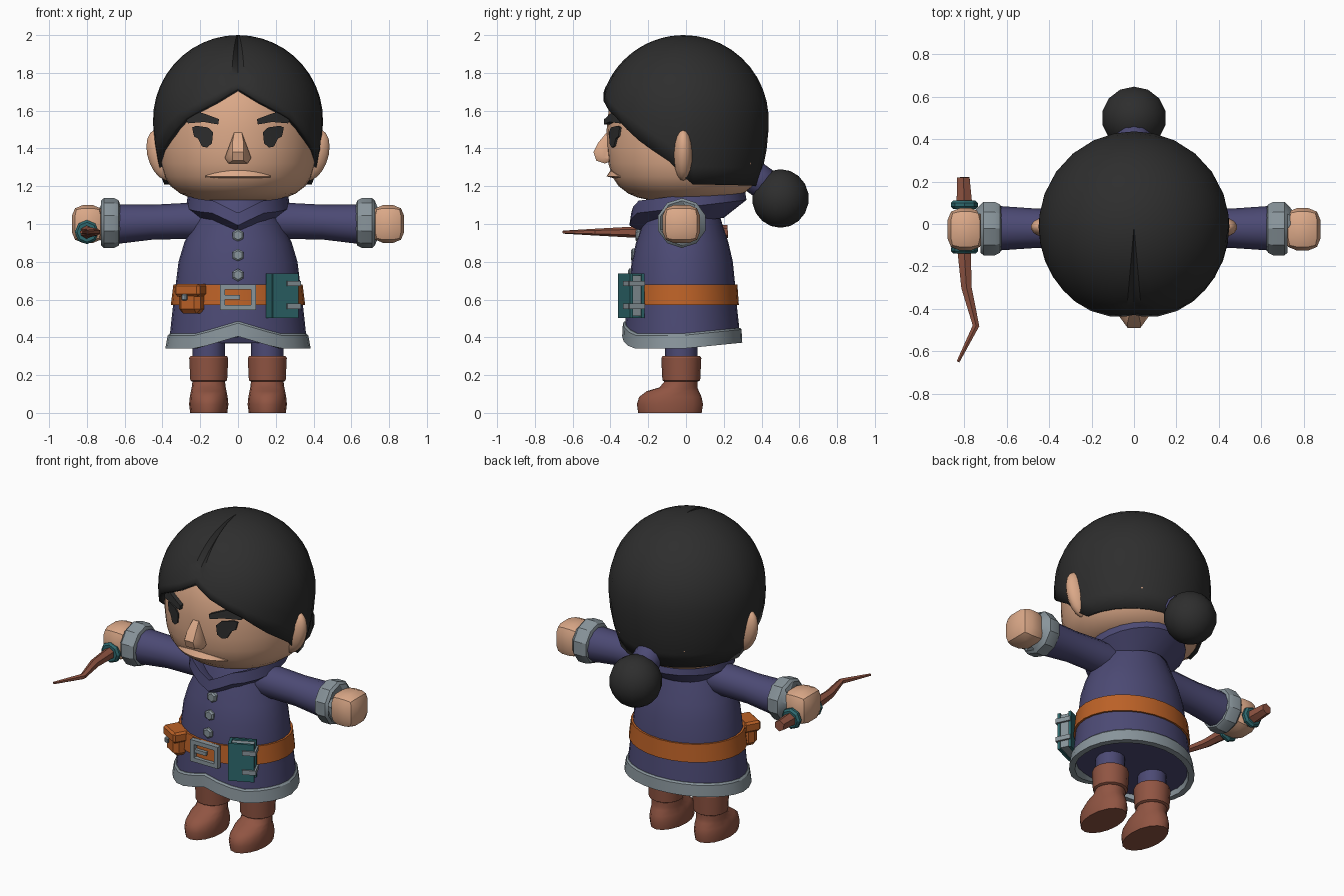
import bpy, bmesh
from math import sin, cos, pi, sqrt, acos, radians
from mathutils import Vector, Matrix

if "Cube" in bpy.data.objects:
    bpy.data.objects.remove(bpy.data.objects["Cube"], do_unlink=True)


def material(name, rgb):
    m = bpy.data.materials.new(name)
    m.use_nodes = True
    m.diffuse_color = (*rgb, 1)
    m.node_tree.nodes["Principled BSDF"].inputs["Base Color"].default_value = (*rgb, 1)
    return m


SKIN = material("skin", (0.72, 0.40, 0.25))
HAIR = material("black_hair", (0.027, 0.027, 0.027))
COAT = material("indigo_cloth", (0.072, 0.068, 0.175))
GREY = material("grey_trim", (0.25, 0.30, 0.33))
BROWN = material("brown_leather", (0.28, 0.09, 0.055))
ORANGE = material("orange_leather", (0.50, 0.12, 0.02))
TEAL = material("teal", (0.027, 0.14, 0.155))


def finish(name, bm, mat, angle=32):
    bmesh.ops.remove_doubles(bm, verts=bm.verts, dist=1e-5)
    bmesh.ops.recalc_face_normals(bm, faces=bm.faces)
    me = bpy.data.meshes.new(name)
    bm.to_mesh(me)
    bm.free()
    me.materials.append(mat)
    ob = bpy.data.objects.new(name, me)
    bpy.context.collection.objects.link(ob)
    bpy.ops.object.select_all(action='DESELECT')
    ob.select_set(True)
    bpy.context.view_layer.objects.active = ob
    bpy.ops.object.shade_smooth_by_angle(angle=radians(angle))
    return ob


def loft(name, rings, mat, caps=True, loop=False, angle=32):
    bm = bmesh.new()
    vs = [[bm.verts.new(p) for p in r] for r in rings]
    n = len(vs[0])
    for i in range(len(vs) if loop else len(vs) - 1):
        a, b = vs[i], vs[(i + 1) % len(vs)]
        for j in range(n):
            k = (j + 1) % n
            bm.faces.new((a[j], a[k], b[k], b[j]))
    if caps and not loop:
        bm.faces.new(vs[0])
        bm.faces.new(vs[-1])
    return finish(name, bm, mat, angle)


def ring(x, y, z, rx, ry, n=24, lift=None):
    pts = []
    for i in range(n):
        a = 2 * pi * i / n
        px, py = rx * sin(a), -ry * cos(a)
        pts.append(Vector((x + px, y + py, z + (lift(px, py) if lift else 0))))
    return pts


def tube(name, path, mat, n=10):
    # path entries are (point, radius)
    pts = [Vector(p) for p, r in path]
    rings = []
    for i, (p, r) in enumerate(path):
        d = pts[min(i + 1, len(pts) - 1)] - pts[max(i - 1, 0)]
        q = d.to_track_quat('Z', 'Y')
        rings.append([pts[i] + q @ v for v in ring(0, 0, 0, r, r, n)])
    return loft(name, rings, mat)


def box(name, centre, size, mat, turn=0, offset=(0, 0, 0), bevel=0.0, seg=1):
    bm = bmesh.new()
    bmesh.ops.create_cube(bm, size=1, matrix=Matrix.Diagonal((*size, 1)))
    if bevel:
        bmesh.ops.bevel(bm, geom=bm.edges[:], offset=bevel, segments=seg, affect='EDGES', profile=0.5)
    bm.transform(Matrix.Translation(centre) @ Matrix.Rotation(radians(turn), 4, 'Z') @ Matrix.Translation(offset))
    return finish(name, bm, mat)


def ball(name, centre, radii, mat, tilt=0, seg=16):
    bm = bmesh.new()
    bmesh.ops.create_uvsphere(bm, u_segments=seg, v_segments=seg // 2 + 2, radius=1)
    bm.transform(Matrix.Translation(centre) @ Matrix.Rotation(tilt, 4, 'Y') @ Matrix.Diagonal((*radii, 1)))
    return finish(name, bm, mat, 40)


# Head
def head_r(z):
    if z > 1.5:
        return 0.42 * sqrt(max(0, 1 - ((z - 1.5) / 0.46) ** 2))
    return 0.42 * max(0, 1 - ((1.5 - z) / 0.38) ** 3.5) ** (1 / 3.5)


def face_y(x, z):
    return -sqrt(max(0.01, head_r(z) ** 2 - x * x))


levels = [1.122, 1.128, 1.14, 1.16, 1.2, 1.25, 1.32, 1.4, 1.5, 1.6, 1.7, 1.8, 1.9, 1.95]
loft("head", [ring(0, 0, z, head_r(z), head_r(z), 32) for z in levels], SKIN)

# Hair cap with swept hairline and a parting groove
hairline = [(0, 1.72), (15, 1.65), (38, 1.56), (58, 1.44), (80, 1.33), (90, 1.25), (97, 1.21), (180, 1.2)]


def edge_z(a):
    for (a0, z0), (a1, z1) in zip(hairline, hairline[1:]):
        if a <= a1:
            return z0 + (z1 - z0) * (a - a0) / (a1 - a0)


half = [5, 15, 27, 38, 48, 58, 69, 80, 90, 97, 110, 125, 140, 155, 168]
ROWS = 14
rows = [[] for _ in range(ROWS + 1)]
for a in [0] + half + [180] + [-h for h in reversed(half)]:
    drop = edge_z(abs(a)) - 1.55
    end = acos(drop / (0.45 if drop > 0 else 0.7))
    for k in range(ROWS + 1):
        t = end * k / ROWS
        f = 1 - (0.06 * sin(pi * k / ROWS) if a == 0 else 0)
        r, h = 0.45 * sin(t) * f, (0.45 if cos(t) > 0 else 0.7) * cos(t) * f
        rows[k].append((r * sin(radians(a)), -0.012 - r * cos(radians(a)), 1.55 + h))
hair = loft("hair", rows, HAIR, caps=False)
shell = hair.modifiers.new("thickness", 'SOLIDIFY')
shell.thickness, shell.offset = 0.035, -1

# Ponytail
ball("ponytail", (0, 0.5, 1.135), (0.155, 0.15, 0.155), HAIR, seg=14)
tube("hair_tie", [((0, 0.33, 1.27), 0.075), ((0, 0.35, 1.258), 0.085), ((0, 0.41, 1.215), 0.085),
                  ((0, 0.43, 1.2), 0.07)], COAT, 12)

# Nose and mouth
bm = bmesh.new()
for x, y, z in [(0.02, -0.42, 1.485), (0.03, -0.465, 1.43), (0.03, -0.49, 1.38), (0.07, -0.435, 1.35),
                (0.05, -0.43, 1.32), (0.03, -0.475, 1.335), (0.06, -0.38, 1.34), (0.02, -0.38, 1.48)]:
    for s in (-1, 1):
        bm.verts.new((s * x, y, z))
bmesh.ops.convex_hull(bm, input=bm.verts)
finish("nose", bm, SKIN, 40)
lips = []
for i in range(-4, 5):
    x = i * 0.043
    k = 1 - (i / 4.4) ** 2
    y = face_y(x, 1.255)
    lips.append([(x, y + 0.03, 1.25 + 0.034 * k), (x, y - 0.008, 1.25 + 0.034 * k),
                 (x, y - 0.03 * k, 1.252), (x, y + 0.03, 1.238)])
loft("mouth", lips, SKIN)


# Eyes and brows follow the curve of the face
def face_plate(name, outline, depth, s):
    bm = bmesh.new()
    pts = outline + [(sum(p[0] for p in outline) / len(outline), sum(p[1] for p in outline) / len(outline))]
    front = [bm.verts.new((s * x, face_y(x, z) - depth, z)) for x, z in pts]
    back = [bm.verts.new((s * x, face_y(x, z) + 0.001, z)) for x, z in pts]
    n = len(outline)
    for i in range(n):
        j = (i + 1) % n
        bm.faces.new((front[i], front[j], front[n]))
        bm.faces.new((back[j], back[i], back[n]))
        bm.faces.new((front[j], front[i], back[i], back[j]))
    finish(name, bm, HAIR)


eye = [(0.243, 1.511), (0.222, 1.52), (0.159, 1.511), (0.132, 1.485), (0.138, 1.427),
       (0.164, 1.405), (0.19, 1.41), (0.212, 1.453), (0.233, 1.464)]
brow = [(0.28, 1.56), (0.255, 1.605), (0.18, 1.585), (0.1, 1.555), (0.105, 1.527), (0.18, 1.54), (0.265, 1.533)]

# Coat with raised front hem
def lift(x, y):
    return 0.065 * max(0, 1 - abs(x) / 0.22) if y < 0 else 0.1 * y


shape = [(0.37, 0.365, 0.305), (0.44, 0.358, 0.3), (0.56, 0.345, 0.29), (0.68, 0.33, 0.28), (0.8, 0.315, 0.268),
         (0.9, 0.285, 0.245), (1.0, 0.24, 0.212), (1.08, 0.2, 0.19), (1.13, 0.17, 0.17)]
loft("coat", [ring(0, -0.02, z, rx, ry, 28, lift if z < 0.5 else None) for z, rx, ry in shape], COAT)
loft("coat_hem", [ring(0, -0.02, z, rx, ry, 28, lift) for z, rx, ry in
                  [(0.34, 0.385, 0.318), (0.41, 0.372, 0.314), (0.42, 0.362, 0.305), (0.42, 0.33, 0.27),
                   (0.34, 0.35, 0.285)]], GREY, loop=True)
loft("belt", [ring(0, -0.02, z, rx, ry, 28) for z, rx, ry in
              [(0.57, 0.356, 0.3), (0.68, 0.342, 0.292), (0.68, 0.31, 0.26), (0.57, 0.32, 0.27)]], ORANGE, loop=True)


# Flared collar, higher at the back and notched in front
def collar_lift(x, y):
    return 0.12 * y - (0.06 * max(0, 1 - abs(x) / 0.13) if y < 0 else 0)


loft("collar", [ring(0, 0.01, z, rx, ry, 24, collar_lift) for z, rx, ry in
                [(1.01, 0.19, 0.19), (1.09, 0.275, 0.31), (1.155, 0.265, 0.3), (1.145, 0.235, 0.27),
                 (1.05, 0.15, 0.15)]], COAT, loop=True)

for i, (z, y) in enumerate([(0.94, -0.268), (0.835, -0.292), (0.73, -0.308)]):
    tube(f"coat_button_{i + 1}", [((0, y + 0.05, z), 0.034), ((0, y + 0.008, z), 0.034), ((0, y, z), 0.024)], GREY, 6)

# Belt buckle
for s, side in ((-1, "right"), (1, "left")):
    box(f"buckle_side_{side}", (s * 0.083, -0.325, 0.612), (0.026, 0.03, 0.136), GREY)
for z, side in ((0.557, "bottom"), (0.667, "top")):
    box(f"buckle_{side}", (0, -0.325, z), (0.15, 0.03, 0.026), GREY)
box("buckle_prong", (-0.03, -0.325, 0.612), (0.08, 0.02, 0.022), GREY)

# Belt pouch
spot = (-0.245, -0.255, 0.6)
box("pouch", spot, (0.13, 0.09, 0.15), ORANGE, -30, bevel=0.025)
box("pouch_flap", spot, (0.15, 0.105, 0.065), ORANGE, -30, (0, -0.004, 0.05), 0.012)
box("pouch_stud", spot, (0.03, 0.02, 0.035), GREY, -30, (-0.01, -0.06, 0.012), 0.006)

# Hanging book
spot = (0.235, -0.29, 0.62)
for y, side in ((-0.034, "front"), (0.034, "back")):
    box(f"book_cover_{side}", spot, (0.15, 0.016, 0.235), TEAL, 25, (0, y, 0))
box("book_spine", spot, (0.016, 0.08, 0.235), TEAL, 25, (-0.07, 0, 0))
box("book_pages", spot, (0.13, 0.055, 0.215), GREY, 25, (0.002, 0, 0))
for z, side in ((0.065, "upper"), (-0.055, "lower")):
    box(f"book_clasp_{side}", spot, (0.075, 0.014, 0.028), GREY, 25, (0.043, -0.045, z))
    box(f"book_clasp_hook_{side}", spot, (0.012, 0.09, 0.028), GREY, 25, (0.08, -0.005, z))

# Mirrored limbs and face parts
for s, side in ((-1, "right"), (1, "left")):
    face_plate(f"eye_{side}", eye, 0.009, s)
    face_plate(f"brow_{side}", brow, 0.028, s)
    ball(f"ear_{side}", (s * 0.4, -0.015, 1.365), (0.08, 0.052, 0.14), SKIN, s * 0.3, 14)
    tube(f"sleeve_{side}", [((s * x, -0.02, z), r) for x, z, r in
                            [(0.1, 1.02, 0.1), (0.3, 1.015, 0.095), (0.45, 1.01, 0.092), (0.64, 1.0, 0.105)]], COAT, 12)
    tube(f"cuff_{side}", [((s * x, -0.022, 1.005), r) for x, r in
                          [(0.625, 0.1), (0.632, 0.12), (0.655, 0.132), (0.71, 0.132), (0.725, 0.118), (0.725, 0.08)]],
         GREY, 10)
    box(f"hand_{side}", (s * 0.795, -0.025, 1.0), (0.17, 0.2, 0.2), SKIN, bevel=0.058, seg=2)
    x = s * 0.155
    loft(f"trouser_{side}", [ring(x, -0.025, z, 0.085, 0.085, 12) for z in (0.25, 0.45)], COAT)
    loft(f"boot_shaft_{side}", [ring(x, -0.025, z, r, r, 14) for z, r in
                                [(0.165, 0.088), (0.172, 0.1), (0.29, 0.106), (0.3, 0.1), (0.3, 0.085)]], BROWN)
    loft(f"boot_foot_{side}", [ring(x, y, z, rx, ry, 16) for z, y, rx, ry in
                               [(0, -0.085, 0.098, 0.168), (0.045, -0.085, 0.104, 0.175), (0.085, -0.083, 0.1, 0.165),
                                (0.115, -0.07, 0.094, 0.138), (0.135, -0.04, 0.09, 0.1), (0.17, -0.025, 0.086, 0.086)]],
         BROWN, angle=45)

# Crooked wand with grip bands
tube("wand", [((-0.805, 0.22, 0.96), 0.034), ((-0.8, 0.1, 0.955), 0.042), ((-0.8, -0.14, 0.957), 0.036),
              ((-0.79, -0.3, 0.957), 0.028), ((-0.745, -0.48, 0.957), 0.018), ((-0.83, -0.65, 0.957), 0.008)], BROWN, 6)
for y, side in ((0.09, "back"), (-0.12, "front")):
    tube(f"wand_band_{side}", [((-0.8, y + d, 0.957), r) for d, r in
                               [(-0.02, 0.052), (-0.008, 0.064), (0.008, 0.064), (0.02, 0.052)]], TEAL, 8)
